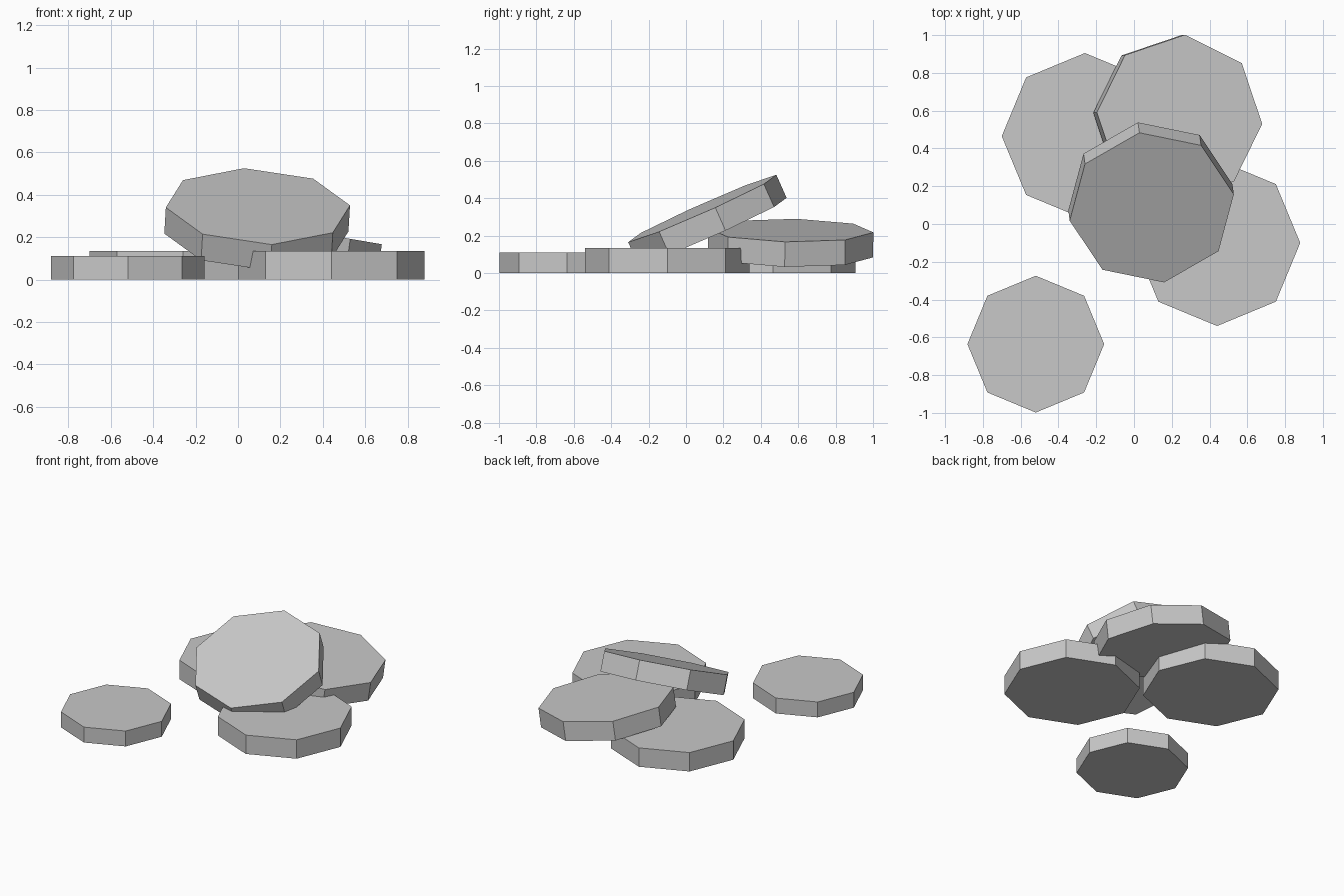
import bpy
from math import cos, sin, radians
from mathutils import Matrix, Vector

cube = bpy.data.objects.get("Cube")
if cube:
    bpy.data.objects.remove(cube, do_unlink=True)

grey = bpy.data.materials.new("stone_grey")
grey.use_nodes = True
colour = (0.58, 0.58, 0.58, 1)
grey.diffuse_color = colour
grey.node_tree.nodes["Principled BSDF"].inputs["Base Color"].default_value = colour


def stone(name, top, radius=0.44, thickness=0.135, slope=(0, 0), yaw=0):
    """Eight-sided slab placed by its top centre, the slope of its top, and the heading of a corner."""
    normal = Vector((-slope[0], -slope[1], 1)).normalized()
    c, s = cos(radians(yaw)), sin(radians(yaw))
    side = Vector((c, s, slope[0] * c + slope[1] * s)).normalized()
    rotation = Matrix((side, normal.cross(side), normal)).transposed()
    bpy.ops.mesh.primitive_cylinder_add(vertices=8, radius=radius, depth=thickness)
    obj = bpy.context.object
    obj.name = name
    obj.matrix_world = Matrix.Translation(Vector(top) - normal * thickness / 2) @ rotation.to_4x4()
    obj.data.materials.append(grey)
    return obj


# Stones lying flat on the ground
stone("small_stone", (-0.52, -0.636, 0.11), radius=0.362, thickness=0.11)
stone("right_stone", (0.44, -0.10, 0.135))
stone("back_stone", (-0.26, 0.465, 0.135))

# Stones leaning on the pile
stone("leaning_stone", (0.241, 0.56, 0.228), radius=0.443, slope=(-0.142, -0.015), yaw=-4)
stone("top_stone", (0.094, 0.087, 0.345), slope=(-0.06, 0.445), yaw=9.1)
